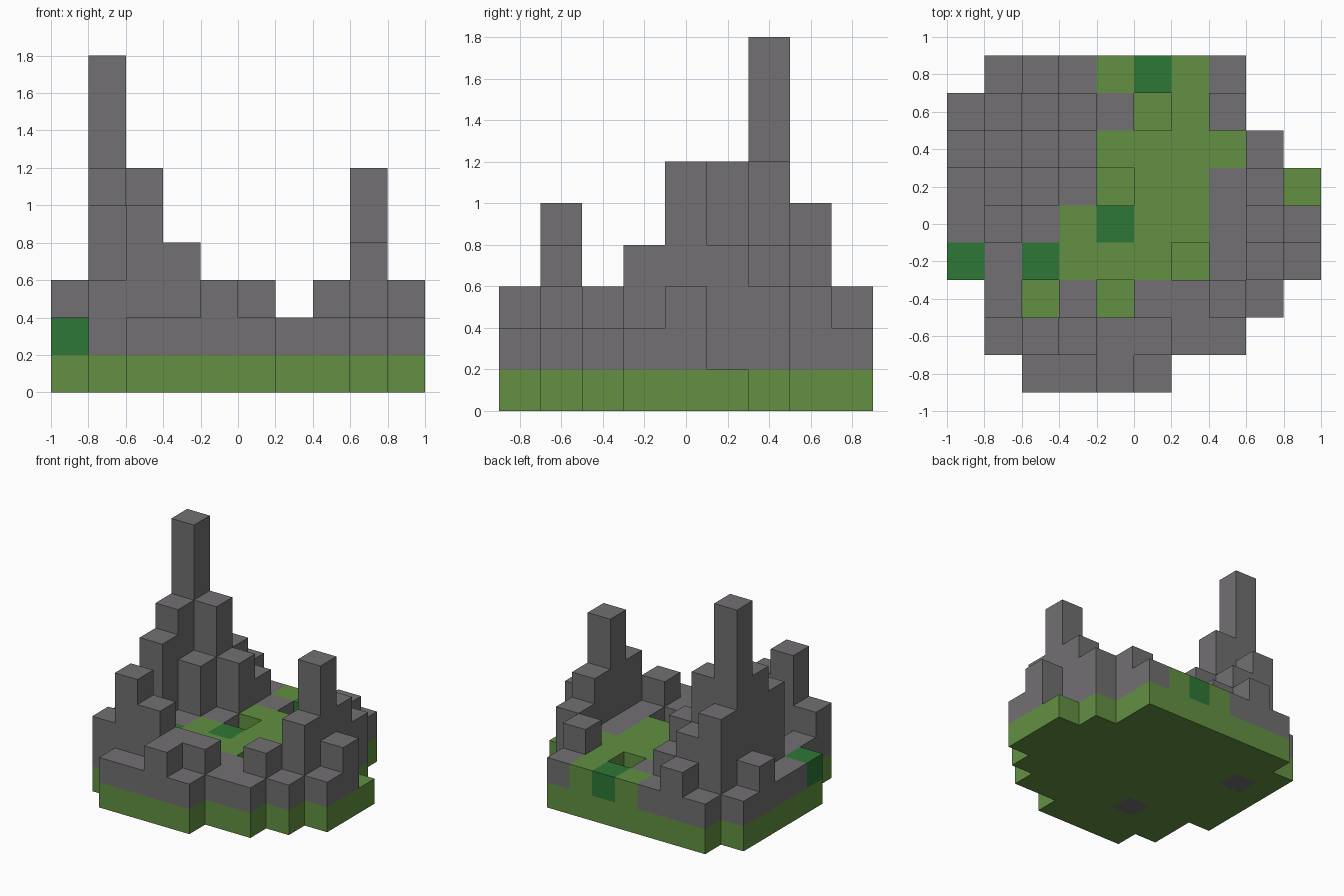
import bpy
import bmesh
from mathutils import Vector

if "Cube" in bpy.data.objects:
    bpy.data.objects.remove(bpy.data.objects["Cube"], do_unlink=True)

SIZE = 0.2  # edge of one block

# Column heights in blocks, back row first, left to right along x
HEIGHTS = [
    ".2322222..",
    "25432123..",
    "396422223.",
    "2642122241",
    "2522222263",
    "2222221242",
    ".21212232.",
    ".3543322..",
    "..2232....",
]

# Surface of the ground: r rock, g grass, b bush
SURFACE = [
    ".rrrgbgr..",
    "rrrrrggr..",
    "rrrrggggr.",
    "rrrrgggrrg",
    "rrrgbggrrr",
    "brbggggrrr",
    ".rgrgrrrr.",
    ".rrrrrrr..",
    "..rrrr....",
]

# Columns whose rock reaches down through the grass base
DEEP_ROCK = {(1, 6), (3, 2)}


def make_material(name, color):
    mat = bpy.data.materials.new(name)
    mat.use_nodes = True
    mat.diffuse_color = color
    mat.node_tree.nodes["Principled BSDF"].inputs["Base Color"].default_value = color
    return mat


def block_kind(column, row, level, surface):
    if level == 0:
        return "r" if (column, row) in DEEP_ROCK else "g"
    return surface if level == 1 else "r"


# Fill the block grid
blocks = {}
for line, (heights, surfaces) in enumerate(zip(HEIGHTS, SURFACE)):
    row = len(HEIGHTS) - 1 - line
    for column, (height, surface) in enumerate(zip(heights, surfaces)):
        if height != ".":
            for level in range(int(height)):
                blocks[column, row, level] = block_kind(column, row, level, surface)

ORIGIN = Vector((-len(HEIGHTS[0]) / 2, -len(HEIGHTS) / 2, 0))
DIRECTIONS = [Vector(d) * s for d in ((1, 0, 0), (0, 1, 0), (0, 0, 1)) for s in (1, -1)]


def build_blocks(name, kind, mat):
    """Join all blocks of one kind, keeping only their outer faces."""
    bm = bmesh.new()
    for cell, cell_kind in blocks.items():
        if cell_kind != kind:
            continue
        centre = Vector(cell) + ORIGIN + Vector((0.5, 0.5, 0.5))
        for normal in DIRECTIONS:
            if tuple(int(c + n) for c, n in zip(cell, normal)) in blocks:
                continue
            u = Vector((normal.y, normal.z, normal.x)) / 2
            v = normal.cross(u)
            middle = centre + normal / 2
            corners = [middle - u - v, middle + u - v, middle + u + v, middle - u + v]
            bm.faces.new([bm.verts.new(c * SIZE) for c in corners])
    bmesh.ops.remove_doubles(bm, verts=bm.verts, dist=SIZE / 100)
    mesh = bpy.data.meshes.new(name)
    bm.to_mesh(mesh)
    bm.free()
    mesh.materials.append(mat)
    obj = bpy.data.objects.new(name, mesh)
    bpy.context.collection.objects.link(obj)


# Grass base, rock spires and bushes
build_blocks("grass_ground", "g", make_material("grass green", (0.122, 0.279, 0.054, 1)))
build_blocks("rock_spires", "r", make_material("rock grey", (0.168, 0.162, 0.168, 1)))
build_blocks("bushes", "b", make_material("bush green", (0.027, 0.184, 0.037, 1)))
